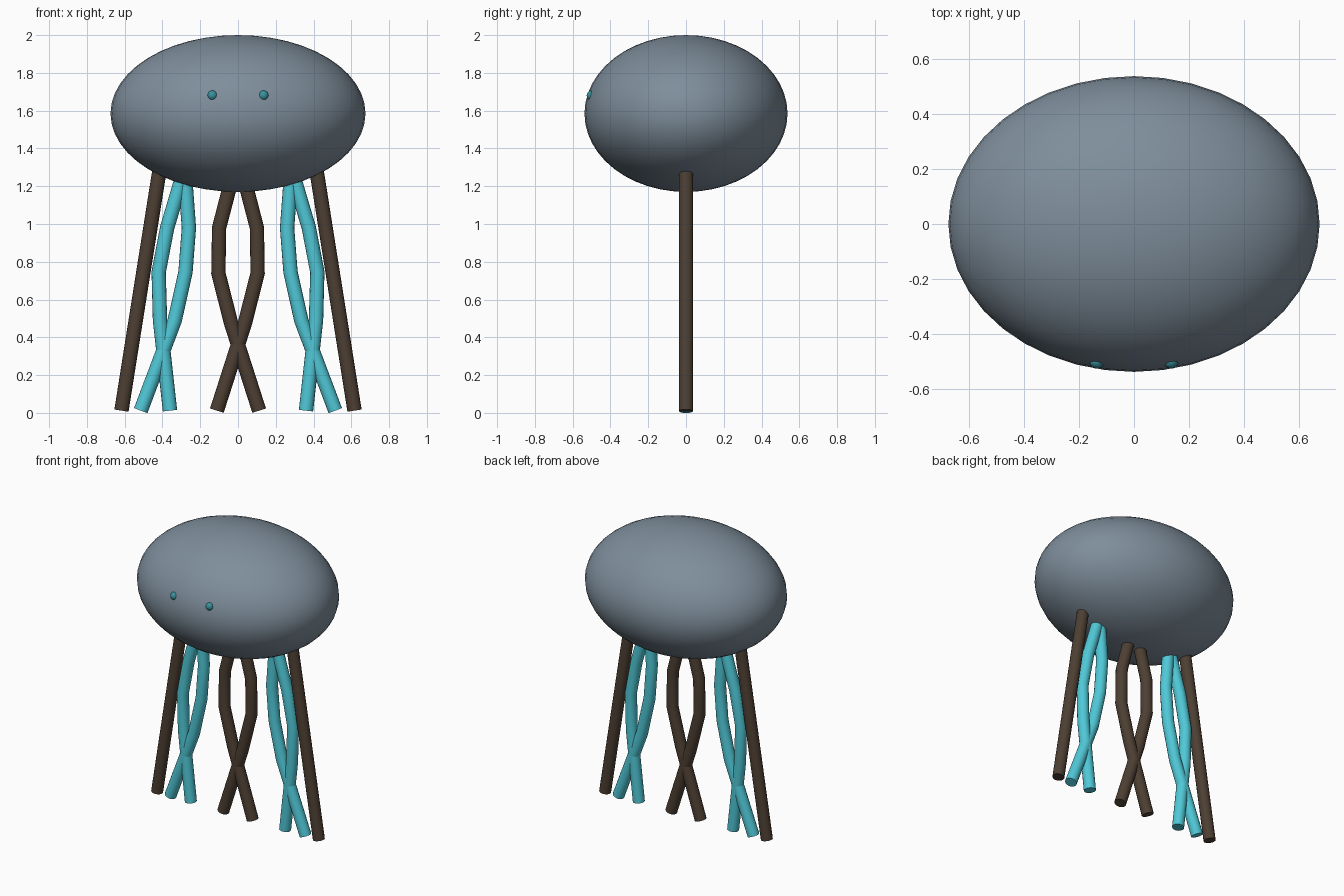
import bpy

if "Cube" in bpy.data.objects:
    bpy.data.objects.remove(bpy.data.objects["Cube"])


def material(name, rgb):
    m = bpy.data.materials.new(name)
    m.diffuse_color = (*rgb, 1)
    m.use_nodes = True
    m.node_tree.nodes["Principled BSDF"].inputs["Base Color"].default_value = m.diffuse_color
    return m


brown = material("brown", (0.075, 0.05, 0.033))
cyan = material("cyan", (0.08, 0.58, 0.68))
teal = material("teal", (0.04, 0.28, 0.33))
slate = material("slate", (0.21, 0.27, 0.33))


def ellipsoid(name, loc, radii, mat, segs, rings):
    bpy.ops.mesh.primitive_uv_sphere_add(segments=segs, ring_count=rings, location=loc)
    ob = bpy.context.object
    ob.name = name
    ob.scale = radii
    bpy.ops.object.transform_apply(location=False, rotation=False, scale=True)
    bpy.ops.object.shade_smooth()
    ob.data.materials.append(mat)


def tentacle(name, points, mat):
    """Round capped tube along points given as (x, z) in the y = 0 plane."""
    cu = bpy.data.curves.new(name, 'CURVE')
    cu.dimensions = '3D'
    cu.bevel_depth = 0.038
    cu.bevel_resolution = 6
    cu.use_fill_caps = True
    sp = cu.splines.new('POLY')
    sp.points.add(len(points) - 1)
    for p, (x, z) in zip(sp.points, points):
        p.co = (x, 0, z, 1)
    ob = bpy.data.objects.new(name, cu)
    bpy.context.collection.objects.link(ob)
    # turn the curve into a mesh
    bpy.ops.object.select_all(action='DESELECT')
    ob.select_set(True)
    bpy.context.view_layer.objects.active = ob
    bpy.ops.object.convert(target='MESH')
    ob = bpy.context.object
    ob.name = name
    bpy.ops.object.shade_smooth_by_angle(angle=0.6)
    ob.data.materials.clear()
    ob.data.materials.append(mat)


# Body
ellipsoid("body", (0, 0, 1.585), (0.675, 0.5375, 0.415), slate, 40, 24)

# Half of the tentacles (left side), mirrored below
strands = {
    "outer_tentacle": (brown, [(-0.41, 1.32), (-0.617, 0.012)]),
    "bent_tentacle": (cyan, [(-0.295, 1.25), (-0.375, 0.98), (-0.42, 0.745),
                             (-0.413, 0.49), (-0.36, 0.012)]),
    "crossing_tentacle": (cyan, [(-0.28, 1.25), (-0.26, 0.98), (-0.278, 0.745),
                                 (-0.335, 0.49), (-0.515, 0.012)]),
    "middle_tentacle": (brown, [(-0.035, 1.23), (-0.10, 0.98), (-0.104, 0.74),
                                (-0.038, 0.48), (0.112, 0.012)]),
}
for side, s in (("left", 1), ("right", -1)):
    for name, (mat, pts) in strands.items():
        tentacle(f"{side}_{name}", [(s * x, z) for x, z in pts], mat)
    # Eyes, mostly sunk in the body
    ellipsoid(f"{side}_eye", (-s * 0.135, -0.499, 1.68), (0.027, 0.027, 0.027), teal, 16, 8)
